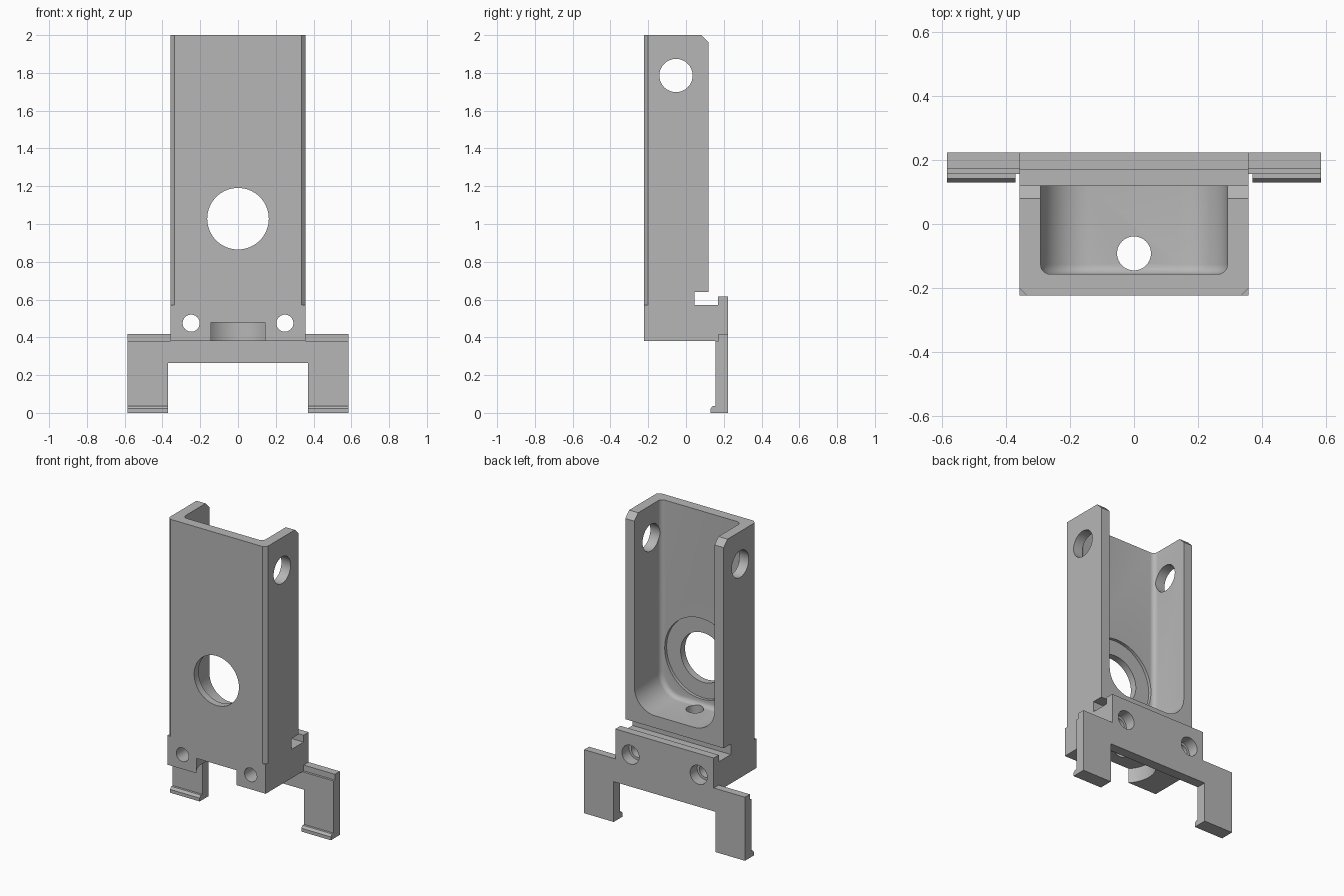
import bpy, bmesh, math
from mathutils import Vector

cube = bpy.data.objects.get("Cube")
if cube:
    bpy.data.objects.remove(cube, do_unlink=True)

grey = bpy.data.materials.new("plain grey")
grey.use_nodes = True
COLOUR = (0.47, 0.47, 0.47, 1)
grey.diffuse_color = COLOUR
grey.node_tree.nodes["Principled BSDF"].inputs["Base Color"].default_value = COLOUR

# Where profile coordinates (u, v) and depth d land for each extrusion axis
PLACE = {"x": lambda u, v, d: (d, u, v),
         "y": lambda u, v, d: (u, d, v),
         "z": lambda u, v, d: (u, v, d)}


def prism(name, axis, profile, start, end, round_start=0):
    """Extrude a profile along an axis, optionally rounding its start rim."""
    bm = bmesh.new()
    face = bm.faces.new([bm.verts.new(PLACE[axis](u, v, start)) for u, v in profile])
    rim = list(face.edges)
    top = bmesh.ops.extrude_face_region(bm, geom=[face], use_keep_orig=True)
    move = Vector(PLACE[axis](0, 0, end - start))
    bmesh.ops.translate(bm, vec=move, verts=[g for g in top["geom"] if isinstance(g, bmesh.types.BMVert)])
    if round_start:
        bmesh.ops.bevel(bm, geom=rim, offset=round_start, segments=5, profile=0.5, affect="EDGES")
    bmesh.ops.recalc_face_normals(bm, faces=bm.faces)
    mesh = bpy.data.meshes.new(name)
    bm.to_mesh(mesh)
    bm.free()
    mesh.materials.append(grey)
    obj = bpy.data.objects.new(name, mesh)
    bpy.context.collection.objects.link(obj)
    return obj


def box(name, x, y, z):
    return prism(name, "z", [(x[0], y[0]), (x[1], y[0]), (x[1], y[1]), (x[0], y[1])], *z)


def arc(cu, cv, r, a0, a1, n):
    return [(cu + r * math.cos(math.radians(a0 + (a1 - a0) * i / n)),
             cv + r * math.sin(math.radians(a0 + (a1 - a0) * i / n))) for i in range(n + 1)]


def rod(name, axis, u, v, r, start, end):
    return prism(name, axis, arc(u, v, r, 0, 360, 64)[:-1], start, end)


def combine(target, other, operation):
    """Apply a boolean and discard the helper."""
    mod = target.modifiers.new(operation, "BOOLEAN")
    mod.operation = operation
    mod.solver = "EXACT"
    mod.object = other
    bpy.context.view_layer.objects.active = target
    bpy.ops.object.modifier_apply(modifier=mod.name)
    bpy.data.objects.remove(other, do_unlink=True)


def cut(target, other):
    combine(target, other, "DIFFERENCE")


W, F, B = 0.358, -0.223, 0.223   # half width, front, back

# Upright housing: side outline with slot, rear lip and top chamfer
housing = prism("channel_housing", "x", [
    (F, 0.38), (B, 0.38), (B, 0.615), (0.17, 0.615), (0.17, 0.57), (0.045, 0.57),
    (0.045, 0.64), (0.12, 0.64), (0.12, 1.96), (0.08, 2.0), (F, 2.0)], -W, W)

# Rear clip bracket: bridge with two legs, stepped top edge
bracket = prism("clip_bracket", "y", [
    (-0.585, 0), (-0.37, 0), (-0.37, 0.265), (0.37, 0.265), (0.37, 0),
    (0.585, 0), (0.585, 0.418), (-0.585, 0.418)], 0.157, B)
cut(bracket, box("step_cutter", (-0.7, 0.7), (0.1, 0.172), (0.38, 0.5)))

# Hooked feet
for lo, hi in ((-0.585, -0.37), (0.37, 0.585)):
    hook = prism("hook", "x", [(0.13, 0), (0.18, 0), (0.18, 0.037), (0.142, 0.037), (0.13, 0.022)], lo, hi)
    combine(bracket, hook, "UNION")
combine(housing, bracket, "UNION")

# Rear pocket with rounded lower corners and filleted front wall
R = 0.15
pocket = ([(0.292, 2.2), (-0.292, 2.2)]
          + arc(-0.292 + R, 0.72 + R, R, 180, 270, 12)
          + arc(0.292 - R, 0.72 + R, R, 270, 360, 12))
cut(housing, prism("pocket_cutter", "y", pocket, -0.157, 0.4, 0.03))

# Large front opening with shallow inner recess
cut(housing, rod("opening_cutter", "y", 0, 1.028, 0.163, -0.4, 0))
cut(housing, rod("recess_cutter", "y", 0, 1.028, 0.265, -0.177, 0))

# Pivot holes across both side walls
cut(housing, rod("pivot_cutter", "x", -0.053, 1.786, 0.088, -0.6, 0.6))

# Vertical bore through the floor and wide round recess beneath
cut(housing, rod("bore_cutter", "z", 0, -0.092, 0.053, 0.2, 1.0))
cut(housing, rod("under_recess_cutter", "z", 0, -0.092, 0.195, 0.2, 0.478))

for s in (-1, 1):
    # Screw holes, counterbored from the back
    cut(housing, rod("screw_cutter", "y", s * 0.248, 0.475, 0.045, -0.4, 0.4))
    cut(housing, rod("counterbore_cutter", "y", s * 0.248, 0.475, 0.062, 0.15, 0.4))
    # Chamfered front corners above the base
    cut(housing, prism("chamfer_cutter", "z", [
        (s * (W - 0.022), F), (s * (W - 0.022), F - 0.1), (s * (W + 0.1), F - 0.1),
        (s * (W + 0.1), F + 0.022), (s * W, F + 0.022)], 0.572, 2.2))

housing.name = "mounting_bracket"
bpy.ops.object.select_all(action="DESELECT")
housing.select_set(True)
bpy.context.view_layer.objects.active = housing
bpy.ops.object.shade_smooth_by_angle(angle=math.radians(25))
